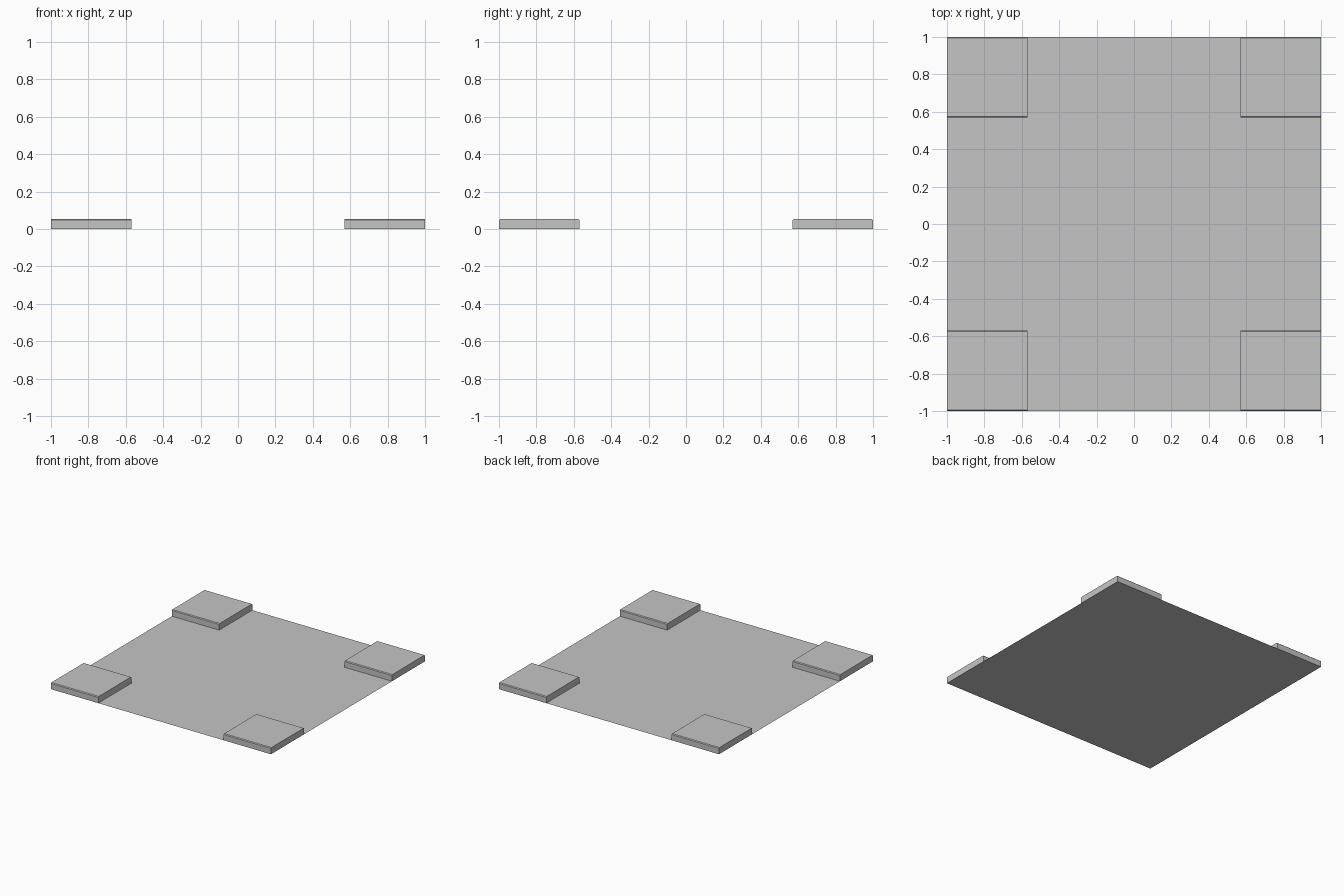
import bpy
import bmesh

cube = bpy.data.objects.get("Cube")
if cube:
    bpy.data.objects.remove(cube, do_unlink=True)

grey = bpy.data.materials.new("light_grey")
grey.use_nodes = True
grey.diffuse_color = (0.56, 0.56, 0.56, 1)
grey.node_tree.nodes["Principled BSDF"].inputs["Base Color"].default_value = grey.diffuse_color

HALF = 1.0       # half the side of the base
INNER = 0.57     # inner edge of the corner pads
HEIGHT = 0.053
CHAMFER = 0.006


def add_object(name, bm):
    bmesh.ops.recalc_face_normals(bm, faces=bm.faces)
    mesh = bpy.data.meshes.new(name)
    bm.to_mesh(mesh)
    bm.free()
    mesh.materials.append(grey)
    obj = bpy.data.objects.new(name, mesh)
    bpy.context.collection.objects.link(obj)
    return obj


# Thin base sheet
bm = bmesh.new()
bmesh.ops.create_grid(bm, x_segments=1, y_segments=1, size=HALF)
sheet = add_object("base_sheet", bm)
if sheet.data.polygons[0].normal.z < 0:
    sheet.data.flip_normals()


def corner_pad(name, sx, sy):
    """Low block whose front and back top edges are chamfered."""
    x0, x1 = sorted((sx * INNER, sx * HALF))
    y0, y1 = sorted((sy * INNER, sy * HALF))
    low = HEIGHT - CHAMFER
    profile = [(y0, 0), (y1, 0), (y1, low), (y1 - CHAMFER, HEIGHT),
               (y0 + CHAMFER, HEIGHT), (y0, low)]
    bm = bmesh.new()
    end = bm.faces.new([bm.verts.new((x0, y, z)) for y, z in profile])
    side = bmesh.ops.extrude_face_region(bm, geom=[end], use_keep_orig=True)
    moved = [v for v in side["geom"] if isinstance(v, bmesh.types.BMVert)]
    bmesh.ops.translate(bm, verts=moved, vec=(x1 - x0, 0, 0))
    bmesh.ops.recalc_face_normals(bm, faces=bm.faces)
    # The sheet already closes the underside
    under = [f for f in bm.faces if all(v.co.z < CHAMFER for v in f.verts)]
    bmesh.ops.delete(bm, geom=under, context="FACES")
    add_object(name, bm)


# Corner pads
for side_name, sx in (("left", 1), ("right", -1)):
    for end_name, sy in (("front", -1), ("back", 1)):
        corner_pad(f"{end_name}_{side_name}_pad", sx, sy)
